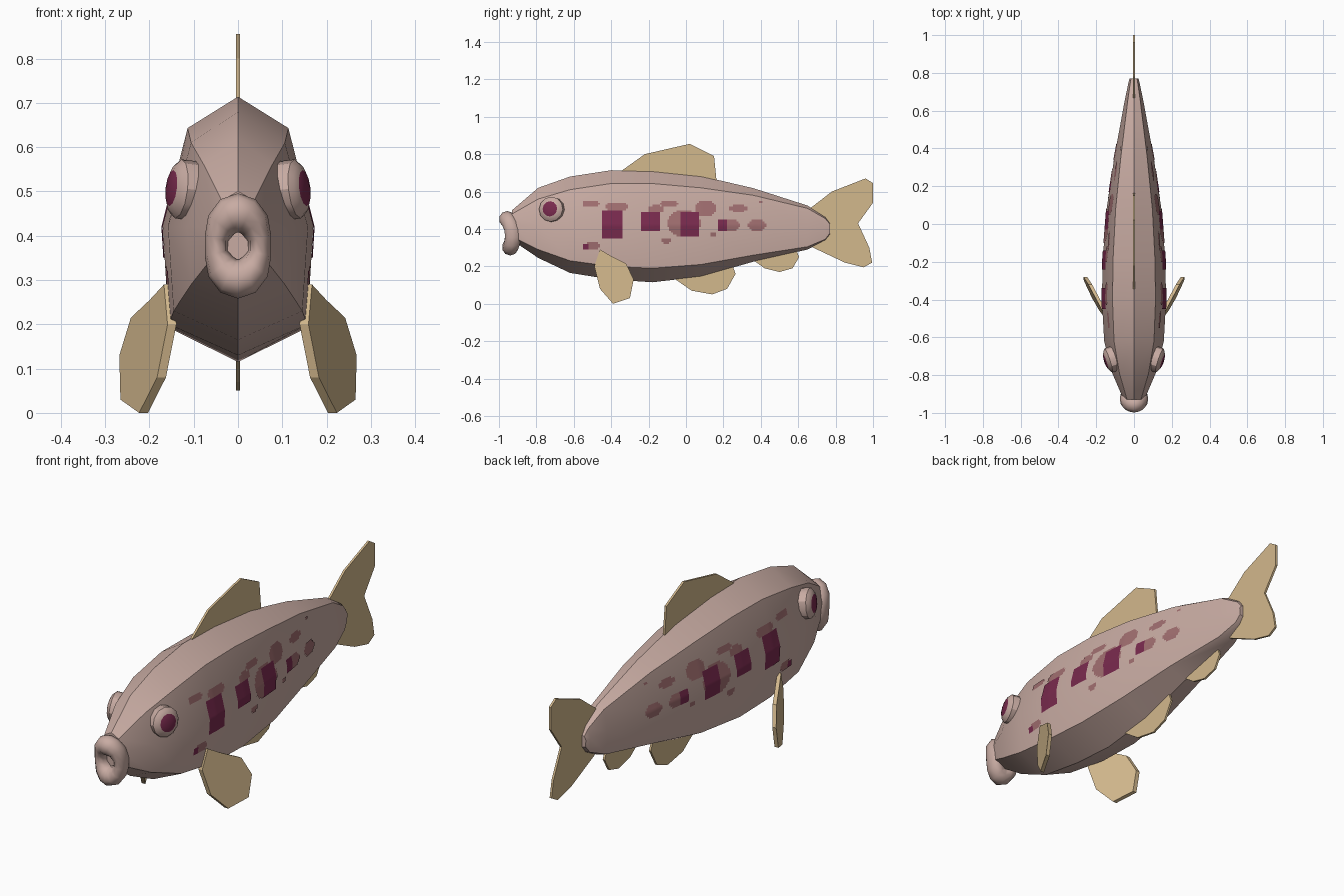
import bpy, bmesh, math
from mathutils import Vector, Matrix
from mathutils.bvhtree import BVHTree

if "Cube" in bpy.data.objects:
    bpy.data.objects.remove(bpy.data.objects["Cube"])


def material(name, rgb):
    m = bpy.data.materials.new(name)
    m.diffuse_color = (*rgb, 1)
    m.use_nodes = True
    m.node_tree.nodes["Principled BSDF"].inputs["Base Color"].default_value = m.diffuse_color
    return m


SKIN = material("dusty pink skin", (0.58, 0.41, 0.365))
FIN = material("tan fin", (0.65, 0.48, 0.265))
DARK = material("dark plum", (0.19, 0.023, 0.075))
ROSE = material("rose spot", (0.35, 0.155, 0.16))


def finish(bm, name, mats, smooth=None, recalc=True):
    if recalc:
        bmesh.ops.recalc_face_normals(bm, faces=bm.faces[:])
    me = bpy.data.meshes.new(name)
    bm.to_mesh(me)
    bm.free()
    for m in mats:
        me.materials.append(m)
    if smooth:
        me.shade_smooth()
        me.set_sharp_from_angle(angle=math.radians(smooth))
    ob = bpy.data.objects.new(name, me)
    bpy.context.collection.objects.link(ob)
    return ob


def bridge(bm, rings, closed=False):
    n = len(rings[0])
    pairs = list(zip(rings, rings[1:])) + ([(rings[-1], rings[0])] if closed else [])
    for a, b in pairs:
        for i in range(n):
            j = (i + 1) % n
            bm.faces.new((a[i], a[j], b[j], b[i]))


# Body: eight-sided loft. Station: y, top, shoulder, low, belly, half width
STATIONS = [
    (-0.93, 0.50, 0.48, 0.36, 0.34, 0.055),
    (-0.79, 0.62, 0.56, 0.29, 0.245, 0.115),
    (-0.62, 0.68, 0.61, 0.23, 0.165, 0.158),
    (-0.40, 0.714, 0.643, 0.20, 0.13, 0.170),
    (-0.18, 0.71, 0.643, 0.19, 0.115, 0.165),
    (0.08, 0.683, 0.62, 0.21, 0.145, 0.145),
    (0.36, 0.618, 0.58, 0.26, 0.225, 0.103),
    (0.65, 0.525, 0.51, 0.305, 0.29, 0.050),
    (0.745, 0.465, 0.455, 0.345, 0.34, 0.030),
    (0.77, 0.43, 0.425, 0.378, 0.372, 0.024),
]
bm = bmesh.new()
rings = []
for y, top, sh, low, belly, w in STATIONS:
    mid = 0.42 if y < 0.6 else 0.41
    half = [(0.67 * w, sh), (w, mid), (0.92 * w, low)]
    pts = [(0, top)] + half + [(0, belly)] + [(-x, z) for x, z in reversed(half)]
    rings.append([bm.verts.new((x, y, z)) for x, z in pts])
bridge(bm, rings)
bm.faces.new(rings[0])
bm.faces.new(rings[-1])
bmesh.ops.recalc_face_normals(bm, faces=bm.faces[:])
skin_tree = BVHTree.FromBMesh(bm)
finish(bm, "body", [SKIN], 35)

# Lips: squashed ring, pulled back at the corners of the mouth
bm = bmesh.new()
rings = []
for i in range(14):
    t = math.tau * i / 14
    s, c = math.sin(t), math.cos(t)
    r = 0.022 + 0.022 * abs(c)
    yc = -0.948 - 0.008 * c + 0.022 * s * s
    ring = []
    for k in range(10):
        a = math.tau * k / 10
        o = r * math.cos(a)
        ring.append(bm.verts.new(((0.050 + o) * s, yc + 0.044 * math.sin(a),
                                  0.377 + (0.075 + o) * c)))
    rings.append(ring)
bridge(bm, rings, True)
finish(bm, "lips", [SKIN], 60)


# Fins: thin plates cut from a side outline
def fin(name, outline, thick, place=lambda y, z: 0.0):
    bm = bmesh.new()
    sides = [[bm.verts.new((place(y, z) + d * thick / 2, y, z)) for y, z in outline]
             for d in (-1, 1)]
    bridge(bm, sides)
    bm.faces.new(sides[0])
    bm.faces.new(sides[1])
    finish(bm, name, [FIN])


fin("dorsal_fin", [(-0.36, 0.70), (-0.22, 0.80), (0.02, 0.855), (0.15, 0.79),
                   (0.165, 0.64), (-0.2, 0.66)], 0.01)
fin("tail_fin", [(0.62, 0.46), (0.67, 0.515), (0.78, 0.60), (0.96, 0.67), (1.0, 0.645),
                 (1.0, 0.54), (0.92, 0.43), (0.98, 0.30), (0.995, 0.22), (0.95, 0.195),
                 (0.85, 0.22), (0.68, 0.30), (0.62, 0.35)], 0.01)
fin("belly_fin", [(-0.07, 0.14), (0.03, 0.07), (0.14, 0.05), (0.22, 0.08),
                  (0.265, 0.16), (0.24, 0.23), (0.0, 0.18)], 0.01)
fin("anal_fin", [(0.35, 0.24), (0.42, 0.19), (0.50, 0.17), (0.57, 0.19),
                 (0.605, 0.25), (0.58, 0.31), (0.4, 0.28)], 0.01)
PECTORAL = [(-0.46, 0.29), (-0.49, 0.20), (-0.46, 0.08), (-0.39, 0.0), (-0.30, 0.03),
            (-0.28, 0.13), (-0.32, 0.215), (-0.40, 0.255)]

# Spots: dark rectangles (y0, y1, z0, z1) and rose ovals (y, z, ry, rz)
RECTS = [(-0.455, -0.345, 0.353, 0.497), (-0.24, -0.14, 0.385, 0.487),
         (-0.035, 0.07, 0.36, 0.487), (0.17, 0.225, 0.39, 0.45),
         (-0.555, -0.515, 0.29, 0.325)]
OVALS = [(-0.51, 0.535, 0.045, 0.018), (-0.37, 0.52, 0.065, 0.022),
         (-0.50, 0.31, 0.045, 0.02), (-0.09, 0.535, 0.05, 0.02),
         (-0.16, 0.505, 0.04, 0.022), (-0.105, 0.337, 0.028, 0.015),
         (-0.01, 0.43, 0.09, 0.075), (0.105, 0.51, 0.055, 0.042),
         (0.145, 0.37, 0.012, 0.01), (0.24, 0.42, 0.05, 0.03),
         (0.28, 0.51, 0.05, 0.018), (0.38, 0.42, 0.048, 0.03),
         (0.40, 0.545, 0.015, 0.01)]


def spot_colour(y, z):
    if any(a < y < b and c < z < d for a, b, c, d in RECTS):
        return 0
    if any(((y - a) / p) ** 2 + ((z - b) / q) ** 2 < 1 for a, b, p, q in OVALS):
        return 1
    return None


STEP = 0.01
for side, label in ((1, "right"), (-1, "left")):
    fin(label + "_pectoral_fin", PECTORAL, 0.02,
        lambda y, z: side * (0.153 + 0.494 * (y + 0.47) + 0.074 * (0.28 - z)))

    # Spot plates follow the flank just above the skin
    bm = bmesh.new()
    for i in range(-58, 46):
        for k in range(27, 58):
            col = spot_colour((i + 0.5) * STEP, (k + 0.5) * STEP)
            if col is None:
                continue
            quad = []
            for di, dk in ((0, 0), (1, 0), (1, 1), (0, 1)):
                y, z = (i + di) * STEP, (k + dk) * STEP
                hit = skin_tree.ray_cast(Vector((1, y, z)), Vector((-1, 0, 0)))[0]
                quad.append(bm.verts.new((side * (hit.x + 0.003), y, z)))
            bm.faces.new(quad[::side]).material_index = col
    bmesh.ops.remove_doubles(bm, verts=bm.verts[:], dist=0.0001)
    finish(bm, label + "_flank_spots", [DARK, ROSE], 30, recalc=False)

    # Eye: turned disc with a low dome, dark in the middle
    normal = Vector((side, -0.33, 0.12)).normalized()
    frame = (Matrix.Translation((side * 0.112, -0.715, 0.503))
             @ normal.to_track_quat('Z', 'Y').to_matrix().to_4x4())
    bm = bmesh.new()
    rings = []
    for r, h in ((0.067, -0.01), (0.067, 0.024), (0.056, 0.034), (0.041, 0.041), (0.02, 0.046)):
        rings.append([bm.verts.new(frame @ Vector((r * math.cos(math.tau * n / 12),
                                                   r * math.sin(math.tau * n / 12), h)))
                      for n in range(12)])
    bridge(bm, rings)
    bm.faces.new(rings[0])
    bm.faces.new(rings[-1])
    inverse = frame.inverted()
    for f in bm.faces:
        p = inverse @ f.calc_center_median()
        f.material_index = 1 if p.z > 0.042 else 0
    finish(bm, label + "_eye", [SKIN, DARK], 30)
